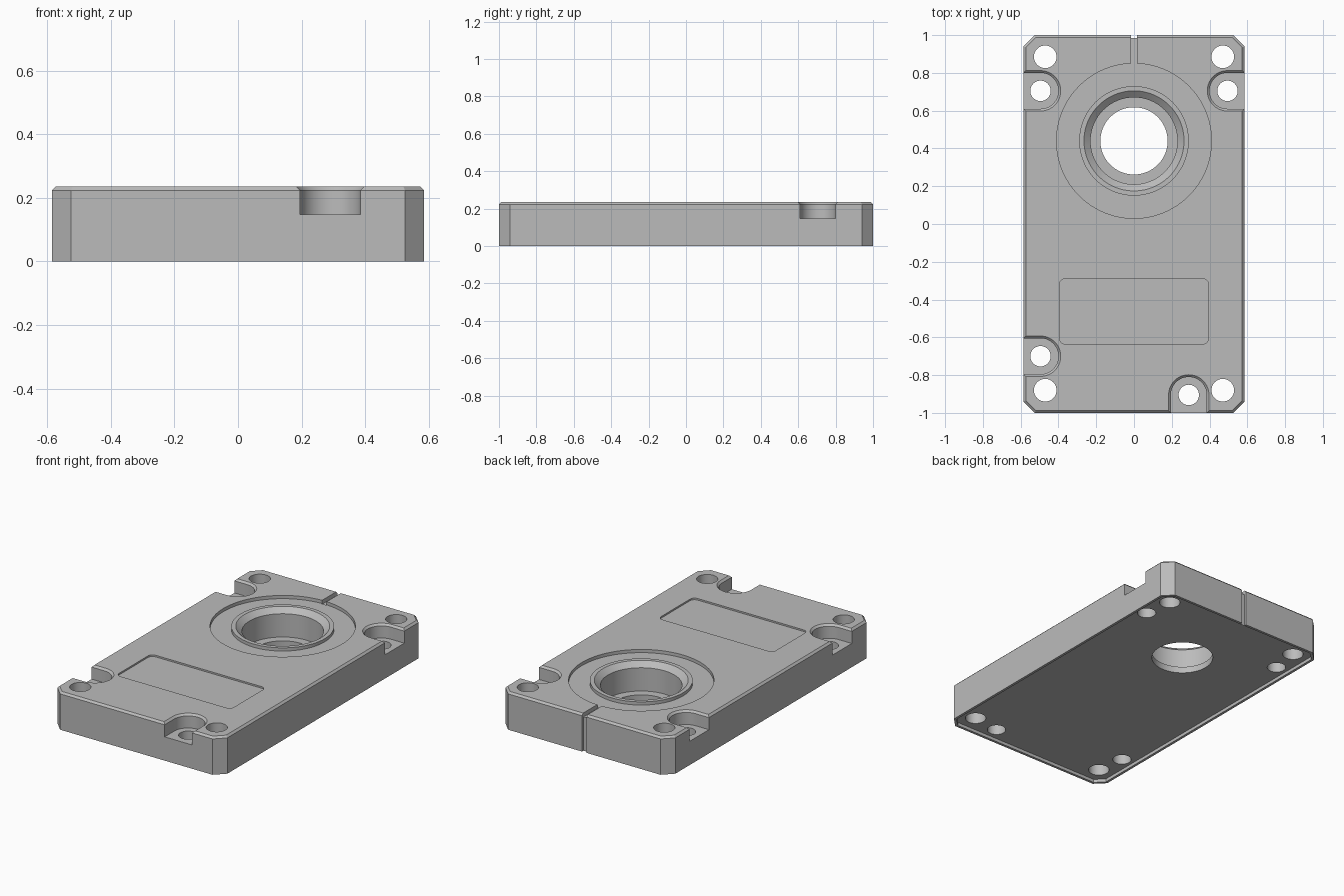
import bpy
import bmesh
from math import sin, cos, pi, radians

if "Cube" in bpy.data.objects:
    bpy.data.objects.remove(bpy.data.objects["Cube"], do_unlink=True)

HX, HY, TOP, EDGE = 0.585, 1.0, 0.235, 0.012
BORE_Y = 0.44

grey = bpy.data.materials.new("satin grey")
grey.use_nodes = True
grey.diffuse_color = (0.5, 0.5, 0.5, 1)
grey.node_tree.nodes["Principled BSDF"].inputs["Base Color"].default_value = (0.5, 0.5, 0.5, 1)


def loft(name, sections, closed=False):
    """Skin matching outlines, each given as (points, z); capped unless closed."""
    bm = bmesh.new()
    rings = [[bm.verts.new((x, y, z)) for x, y in pts] for pts, z in sections]
    pairs = list(zip(rings, rings[1:]))
    if closed:
        pairs.append((rings[-1], rings[0]))
    else:
        bm.faces.new(rings[0])
        bm.faces.new(rings[-1])
    for a, b in pairs:
        for i in range(len(a)):
            j = (i + 1) % len(a)
            bm.faces.new((a[i], a[j], b[j], b[i]))
    bmesh.ops.recalc_face_normals(bm, faces=bm.faces)
    mesh = bpy.data.meshes.new(name)
    bm.to_mesh(mesh)
    bm.free()
    mesh.materials.append(grey)
    obj = bpy.data.objects.new(name, mesh)
    bpy.context.collection.objects.link(obj)
    return obj


def clipped_rect(inset, corner=0.06):
    x, y = HX - inset, HY - inset
    c = corner - inset * 0.586
    return [(x, c - y), (x, y - c), (x - c, y), (c - x, y),
            (-x, y - c), (-x, c - y), (c - x, -y), (x - c, -y)]


def circle(cx, cy, r, n=64):
    return [(cx + r * cos(2 * pi * i / n), cy + r * sin(2 * pi * i / n)) for i in range(n)]


def rounded_rect(cx, cy, hx, hy, r, n=6):
    pts = []
    for k, (sx, sy) in enumerate([(1, 1), (-1, 1), (-1, -1), (1, -1)]):
        for i in range(n + 1):
            a = (k + i / n) * pi / 2
            pts.append((cx + sx * (hx - r) + r * cos(a), cy + sy * (hy - r) + r * sin(a)))
    return pts


def u_shape(cx, cy, angle, r, n=32):
    """Half circle whose straight sides run outward in the given direction."""
    local = [(0.3, r), (0.3, -r)]
    local += [(-r * sin(pi * i / n), -r * cos(pi * i / n)) for i in range(n + 1)]
    c, s = cos(angle), sin(angle)
    return [(cx + c * u - s * v, cy + s * u + c * v) for u, v in local]


def box(name, x, y0, y1, z0, z1):
    pts = [(-x, y0), (x, y0), (x, y1), (-x, y1)]
    return loft(name, [(pts, z0), (pts, z1)])


# Plate with clipped corners and a chamfered top edge
plate = loft("cover_plate", [(clipped_rect(0), 0), (clipped_rect(0), TOP - EDGE),
                             (clipped_rect(EDGE), TOP)])
cutters = []

# Shallow recess in the underside, leaving a thin rim
cutters.append(loft("underside_cutter", [(clipped_rect(0.016), -0.1), (clipped_rect(0.016), 0.02)]))

# Ring recess around the raised collar
ring = [(0.41, 0.215), (0.41, 0.3), (0.29, 0.3), (0.29, 0.215)]
cutters.append(loft("ring_cutter", [(circle(0, BORE_Y, r, 96), z) for r, z in ring], closed=True))

# Stepped bore with a chamfered mouth
bore = [(0.178, -0.1), (0.178, 0.06), (0.23, 0.06), (0.23, 0.205), (0.265, TOP), (0.3, 0.265)]
cutters.append(loft("bore_cutter", [(circle(0, BORE_Y, r, 96), z) for r, z in bore]))

# Sunken label panel
panel = rounded_rect(0, -0.4625, 0.395, 0.1725, 0.03)
cutters.append(loft("panel_cutter", [(panel, TOP - 0.01), (panel, 0.3)]))

# Drain slot along the top and down the back
cutters.append(box("slot_cutter", 0.016, 0.845, 1.1, 0.21, 0.3))
cutters.append(box("back_groove_cutter", 0.016, 0.985, 1.1, -0.1, 0.3))

# Open-sided pockets with bolt holes
for x, y, angle in [(-0.495, 0.705, pi), (0.495, 0.705, 0),
                    (-0.495, -0.7, pi), (0.29, -0.905, -pi / 2)]:
    steps = [(0.095, 0.148), (0.095, TOP - EDGE), (0.107, TOP), (0.119, TOP + EDGE)]
    cutters.append(loft("pocket_cutter", [(u_shape(x, y, angle, r), z) for r, z in steps]))
    hole = circle(x, y, 0.054, 40)
    cutters.append(loft("pocket_hole_cutter", [(hole, -0.1), (hole, 0.18)]))

# Corner holes
for x in (-0.47, 0.47):
    for y in (-0.88, 0.885):
        hole = circle(x, y, 0.06, 40)
        cutters.append(loft("corner_hole_cutter", [(hole, -0.1), (hole, 0.3)]))

# Apply the cuts and drop the cutters
bpy.context.view_layer.objects.active = plate
for cutter in cutters:
    cutter.hide_render = True
    mod = plate.modifiers.new("cut", "BOOLEAN")
    mod.operation = "DIFFERENCE"
    mod.solver = "EXACT"
    mod.object = cutter
    bpy.ops.object.modifier_apply(modifier=mod.name)
    bpy.data.objects.remove(cutter, do_unlink=True)

bpy.ops.object.select_all(action="DESELECT")
plate.select_set(True)
bpy.ops.object.shade_smooth_by_angle(angle=radians(25))
